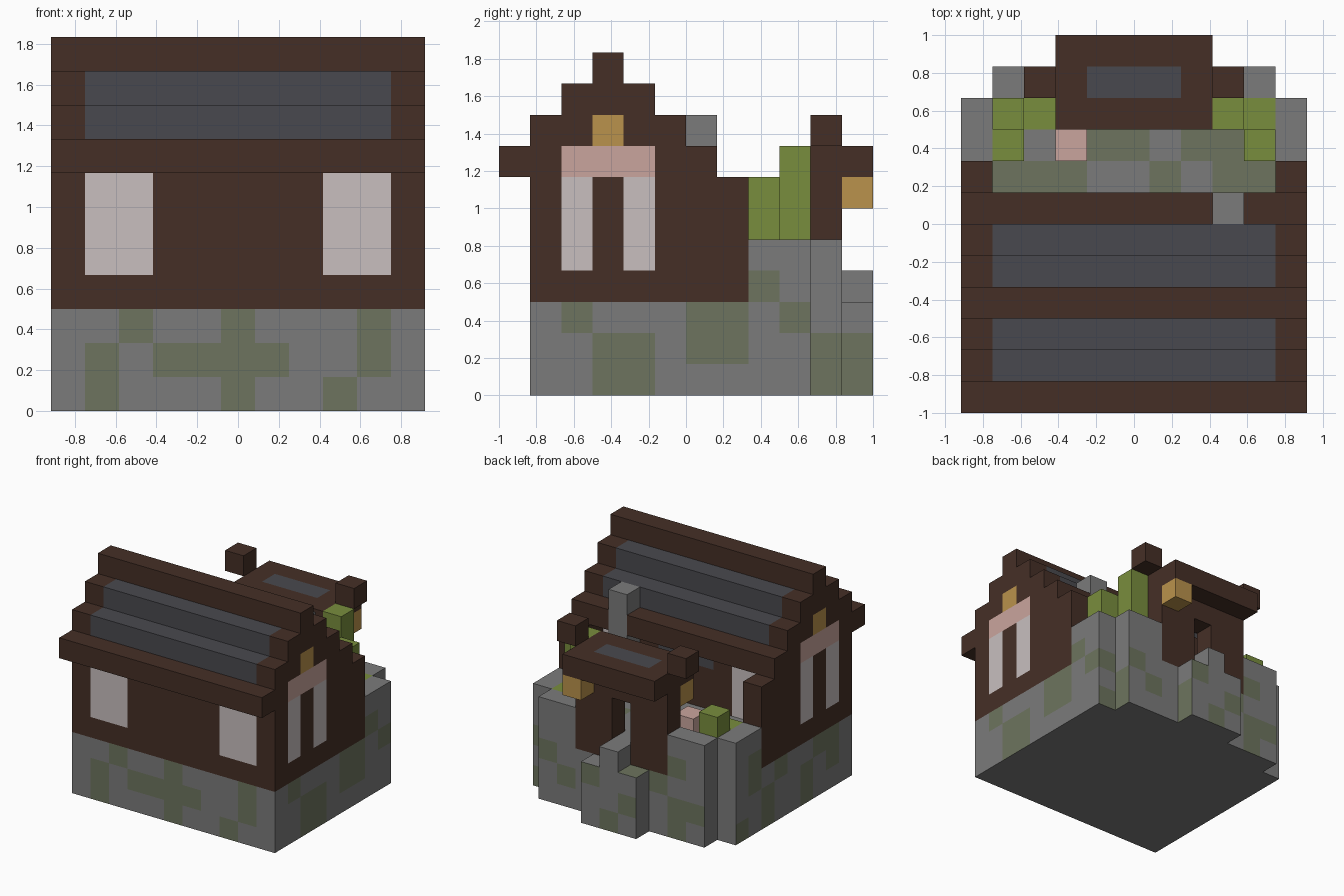
import bpy
import bmesh
from mathutils import Vector

cube = bpy.data.objects.get("Cube")
if cube:
    bpy.data.objects.remove(cube, do_unlink=True)

U = 1 / 6                                   # block size
ORIGIN = Vector((-5.5, -6, 0))              # grid corner, in blocks


def linear(hex_code):
    out = []
    for n in (0, 2, 4):
        c = int(hex_code[n:n + 2], 16) / 255
        out.append(c / 12.92 if c <= 0.04045 else ((c + 0.055) / 1.055) ** 2.4)
    return (*out, 1.0)


def make_material(name, hex_code):
    mat = bpy.data.materials.new(name)
    mat.use_nodes = True
    color = linear(hex_code)
    mat.diffuse_color = color
    mat.node_tree.nodes["Principled BSDF"].inputs["Base Color"].default_value = color
    return mat


COLORS = {"dark_wood": "452F26", "stone": "7B7B7B", "mossy_stone": "6D745E",
          "slate": "49494E", "paper_white": "C8BFBF", "pale_pink": "CAA59D",
          "lantern_amber": "BA924C", "leaf_green": "798D3D"}
MATS = {name: make_material(name, code) for name, code in COLORS.items()}

SIDES = {"right": (1, 0, 0), "left": (-1, 0, 0), "back": (0, 1, 0),
         "front": (0, -1, 0), "top": (0, 0, 1), "bottom": (0, 0, -1)}
filled = set()
parts = []


def box(x, y, z):
    """Cells of a block range; each axis is an index or an inclusive pair."""
    rx, ry, rz = [range(a[0], a[1] + 1) if isinstance(a, tuple) else (a,)
                  for a in (x, y, z)]
    return {(i, j, k) for i in rx for j in ry for k in rz}


def part(name, boxes, paint):
    """Claim free cells; paint is a colour name or a rule (side, i, j, k)."""
    cells = set().union(*boxes) - filled
    filled.update(cells)
    parts.append((name, cells, paint))


def build(name, cells, paint):
    """Skin the exposed faces of the cells and merge the flat ones."""
    bm = bmesh.new()
    used = []
    for cell in sorted(cells):
        for side, n in SIDES.items():
            if tuple(a + b for a, b in zip(cell, n)) in filled:
                continue
            normal = Vector(n)
            u = Vector((n[1], n[2], n[0]))
            v = normal.cross(u)
            mid = Vector(cell) + Vector((0.5, 0.5, 0.5)) + normal * 0.5 + ORIGIN
            ring = [(mid + u * a / 2 + v * b / 2) * U
                    for a, b in ((-1, -1), (1, -1), (1, 1), (-1, 1))]
            face = bm.faces.new([bm.verts.new(p) for p in ring])
            color = paint(side, *cell) if callable(paint) else paint
            if color not in used:
                used.append(color)
            face.material_index = used.index(color)
    bmesh.ops.remove_doubles(bm, verts=bm.verts[:], dist=0.001)
    bmesh.ops.dissolve_limit(bm, angle_limit=0.01, verts=bm.verts[:],
                             edges=bm.edges[:], delimit={'MATERIAL'})
    mesh = bpy.data.meshes.new(name)
    bm.to_mesh(mesh)
    bm.free()
    for color in used:
        mesh.materials.append(MATS[color])
    bpy.context.collection.objects.link(bpy.data.objects.new(name, mesh))


# Moss patches on the stonework, rows from the ground up
MOSS = {
    "front": [".#...#..#..", ".#.####..#.", "..#..#...#."],
    "right": ["...##.....##", "...##.##..##", "..#...##.#..", "........#..."],
    "left": ["....#..#.#..", "..#.#..#....", "..##..#.#...", "........#..."],
    "back": ["..#..#....#", ".##.#...#..", "...#..#..##", "..#........"],
}
MOSS_TOP = {7: ".###..#.##.", 8: "....##.##..", 11: "....#......"}


def stone_paint(side, i, j, k):
    if side == "top":
        mossy = j in MOSS_TOP and MOSS_TOP[j][i] == "#"
    else:
        rows = MOSS.get(side, [])
        along = i if side in ("front", "back") else j
        mossy = k < len(rows) and rows[k][along] == "#"
    return "mossy_stone" if mossy else "stone"


def wall_paint(side, i, j, k):
    if side in ("left", "right"):
        if j in (2, 4) and k in (4, 5, 6):
            return "paper_white"
        if k == 7 and j in (2, 3, 4):
            return "pale_pink"
        if k == 8 and j == 3:
            return "lantern_amber"
    if side in ("front", "back") and i in (1, 2, 8, 9) and k in (4, 5, 6):
        return "paper_white"
    if side == "back" and i in (4, 5, 6) and k == 6:
        return "slate"
    return "dark_wood"


def roof_paint(side, i, j, k):
    if side in ("front", "back", "top") and 1 <= i <= 9 and k in (8, 9):
        return "slate"
    return wall_paint(side, i, j, k)


def gate_roof_paint(side, i, j, k):
    return "slate" if side == "top" and j == 10 and 4 <= i <= 6 else "dark_wood"


# Chimney behind the house
part("chimney", [box(8, 6, (4, 8))], "stone")

# Garden plants set into the ground
part("right_bushes", [box(9, 8, (4, 6)), box(9, 9, 4), box(8, 9, (4, 7))], "leaf_green")
part("left_bushes", [box(1, 8, 4), box(1, 9, (4, 5)), box(2, 9, 3)], "leaf_green")
part("blossom", [box(3, 8, 4)], "pale_pink")

# Gate with two broad pillars, lintel, roof and raised tips
part("gate_pillars", [box((3, 4), 10, (3, 6)), box((6, 7), 10, (3, 6)),
                      box(5, 10, 6)], "dark_wood")
part("gate_roof", [box((3, 7), (9, 11), 7)], gate_roof_paint)
part("gate_roof_tips", [box(2, 10, 8), box(8, 10, 8)], "dark_wood")
part("gate_lanterns", [box(7, 11, 6), box(3, 9, 6)], "lantern_amber")

# House walls with side wings, then the stepped roof
part("house_walls", [box((0, 10), (1, 5), (3, 6))]
     + [box(i, (6, 7), (3, 6)) for i in (0, 10)], wall_paint)
part("stepped_roof", [box((0, 10), (s, 6 - s), 7 + s) for s in range(4)], roof_paint)

# Stone foundation, garden floor, garden walls and entrance steps
part("foundation", [box((0, 10), (1, 9), (0, 2)), box((1, 9), 10, (0, 2)),
                    box((1, 9), (6, 9), 3), box(5, 10, 3)], stone_paint)
part("garden_walls", [box(i, (8, 9), (3, 4)) for i in (0, 10)]
     + [box(i, 10, (3, 4)) for i in (1, 2, 8, 9)], stone_paint)
part("entrance_steps", [box((4, 6), 11, (0, 2)), box(5, 11, 3)], stone_paint)

for entry in parts:
    build(*entry)
